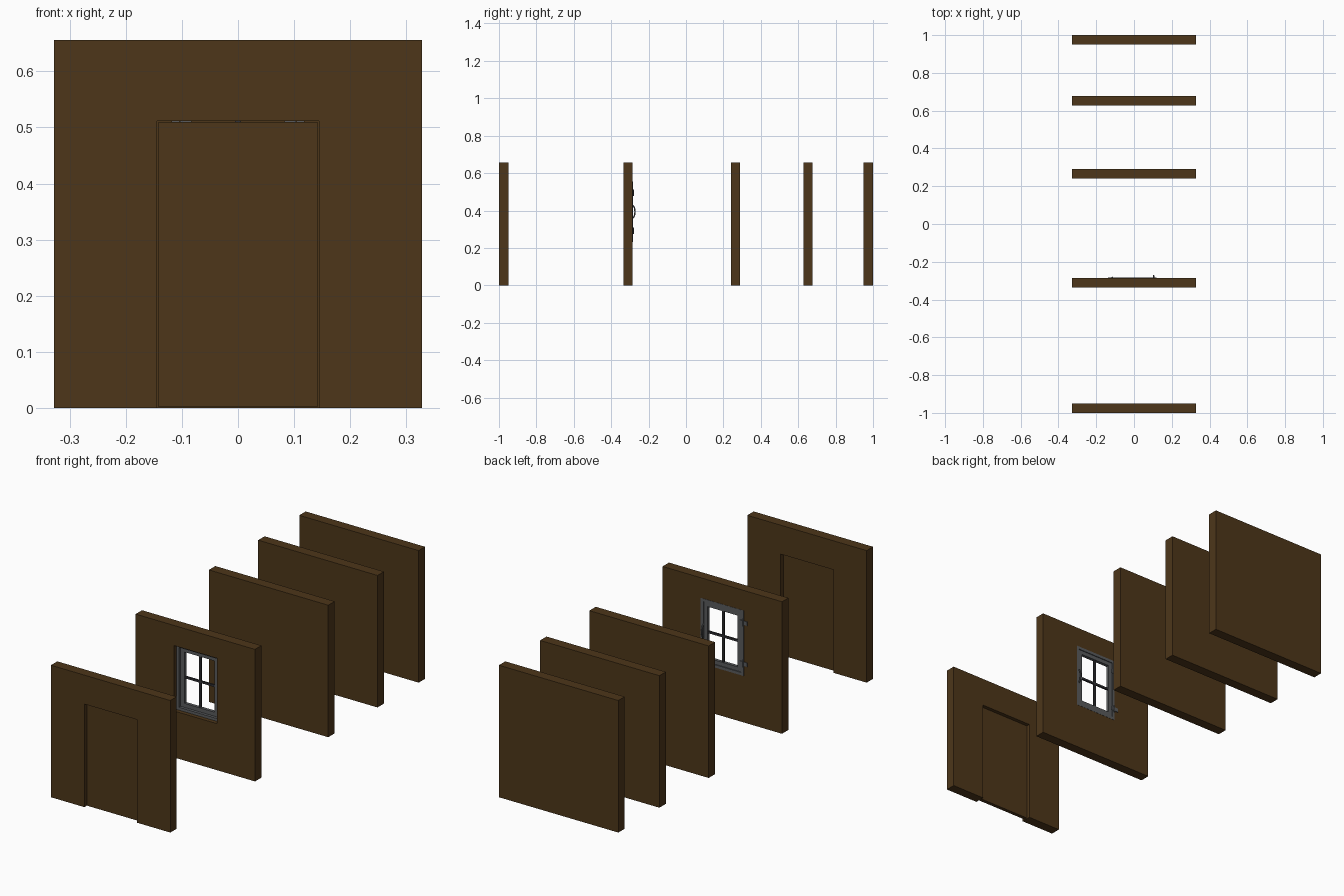
import bpy, math

if "Cube" in bpy.data.objects:
    bpy.data.objects.remove(bpy.data.objects["Cube"])

def mat(name, c):
    m = bpy.data.materials.new(name)
    m.diffuse_color = (*c, 1)
    m.use_nodes = True
    m.node_tree.nodes["Principled BSDF"].inputs["Base Color"].default_value = m.diffuse_color
    return m

BROWN = mat("brown", (0.075, 0.037, 0.010))
GREY = mat("dark_grey", (0.10, 0.105, 0.11))
DARK = mat("iron", (0.03, 0.03, 0.035))
W, H, T = 0.328, 0.656, 0.05          # wall half width, height, thickness

def prism(name, pts, y0, y1, m):
    """Extrude an x-z outline from y0 to y1."""
    n = len(pts)
    v = [(x, y, z) for y in (y0, y1) for x, z in pts]
    f = [tuple(range(n)), tuple(range(2 * n - 1, n - 1, -1))]
    f += [(i, i + n, (i + 1) % n + n, (i + 1) % n) for i in range(n)]
    me = bpy.data.meshes.new(name)
    me.from_pydata(v, [], f)
    me.materials.append(m)
    o = bpy.data.objects.new(name, me)
    bpy.context.collection.objects.link(o)
    return o

def box(name, x0, x1, y0, y1, z0, z1, m):
    return prism(name, [(x0, z0), (x1, z0), (x1, z1), (x0, z1)], y0, y1, m)

def ring(name, outer, inner, y0, y1, m):
    """Rectangular frame; outer and inner are (half width, z0, z1)."""
    def loop(r, y):
        w, a, b = r
        return [(-w, y, a), (w, y, a), (w, y, b), (-w, y, b)]
    v = loop(outer, y0) + loop(inner, y0) + loop(outer, y1) + loop(inner, y1)
    f = []
    for i in range(4):
        j = (i + 1) % 4
        f += [(i, j, 4 + j, 4 + i), (8 + j, 8 + i, 12 + i, 12 + j),
              (j, i, 8 + i, 8 + j), (4 + i, 4 + j, 12 + j, 12 + i)]
    me = bpy.data.meshes.new(name)
    me.from_pydata(v, [], f)
    me.materials.append(m)
    o = bpy.data.objects.new(name, me)
    bpy.context.collection.objects.link(o)
    return o

# plain walls
for i, y in enumerate((0.24, 0.627, 0.95)):
    box(f"plain_wall_{i + 1}", -W, W, y, y + T, 0, H, BROWN)

# wall with doorway, and the recessed door leaf
D, DH = 0.1445, 0.512
prism("door_wall", [(-W, 0), (-D, 0), (-D, DH), (D, DH), (D, 0), (W, 0), (W, H), (-W, H)],
      -1, -1 + T, BROWN)
box("door_leaf", -0.1415, 0.1415, -0.984, -0.966, 0.002, 0.51, BROWN)

# wall with window opening
y0, y1 = -0.335, -0.285
Z0, Z1, X = 0.231, 0.556, 0.118
ZC = (Z0 + Z1) / 2
ring("window_wall", (W, 0, H), (X, Z0, Z1), y0, y1, BROWN)

# window frame, sash and glazing bars
ring("window_frame", (X, Z0, Z1), (0.104, Z0 + 0.014, Z1 - 0.014), y0 + 0.02, y1 + 0.001, GREY)
ring("window_sash", (0.103, Z0 + 0.015, Z1 - 0.015), (0.083, Z0 + 0.035, Z1 - 0.035),
     y1 - 0.018, y1 - 0.002, GREY)
box("glazing_bar_upright", -0.005, 0.005, y1 - 0.014, y1 - 0.005, Z0 + 0.035, Z1 - 0.035, DARK)
box("glazing_bar_cross", -0.083, 0.083, y1 - 0.014, y1 - 0.005, ZC - 0.005, ZC + 0.005, DARK)

# hinges: flat plate with a small pin
for s, n in ((1, "upper"), (-1, "lower")):
    z = ZC + s * 0.102
    box(n + "_hinge_plate", -0.138, -0.098, y1, y1 + 0.003, z - 0.01, z + 0.01, GREY)
    bpy.ops.mesh.primitive_cylinder_add(vertices=12, radius=0.004, depth=0.034,
                                        location=(-0.115, y1 + 0.002, z))
    pin = bpy.context.object
    pin.name = n + "_hinge_pin"
    pin.data.materials.append(GREY)
    bpy.ops.object.shade_smooth_by_angle()

# curved pull handle
cu = bpy.data.curves.new("window_handle", "CURVE")
cu.dimensions = "3D"
cu.bevel_depth = 0.0035
cu.bevel_resolution = 2
cu.use_fill_caps = True
sp = cu.splines.new("POLY")
sp.points.add(12)
for k, p in enumerate(sp.points):
    a = math.pi * (k / 12 - 0.5)
    p.co = (0.104, y1 - 0.003 + 0.015 * math.cos(a), ZC + 0.034 * math.sin(a), 1)
cu.materials.append(GREY)
bpy.context.collection.objects.link(bpy.data.objects.new("window_handle", cu))
